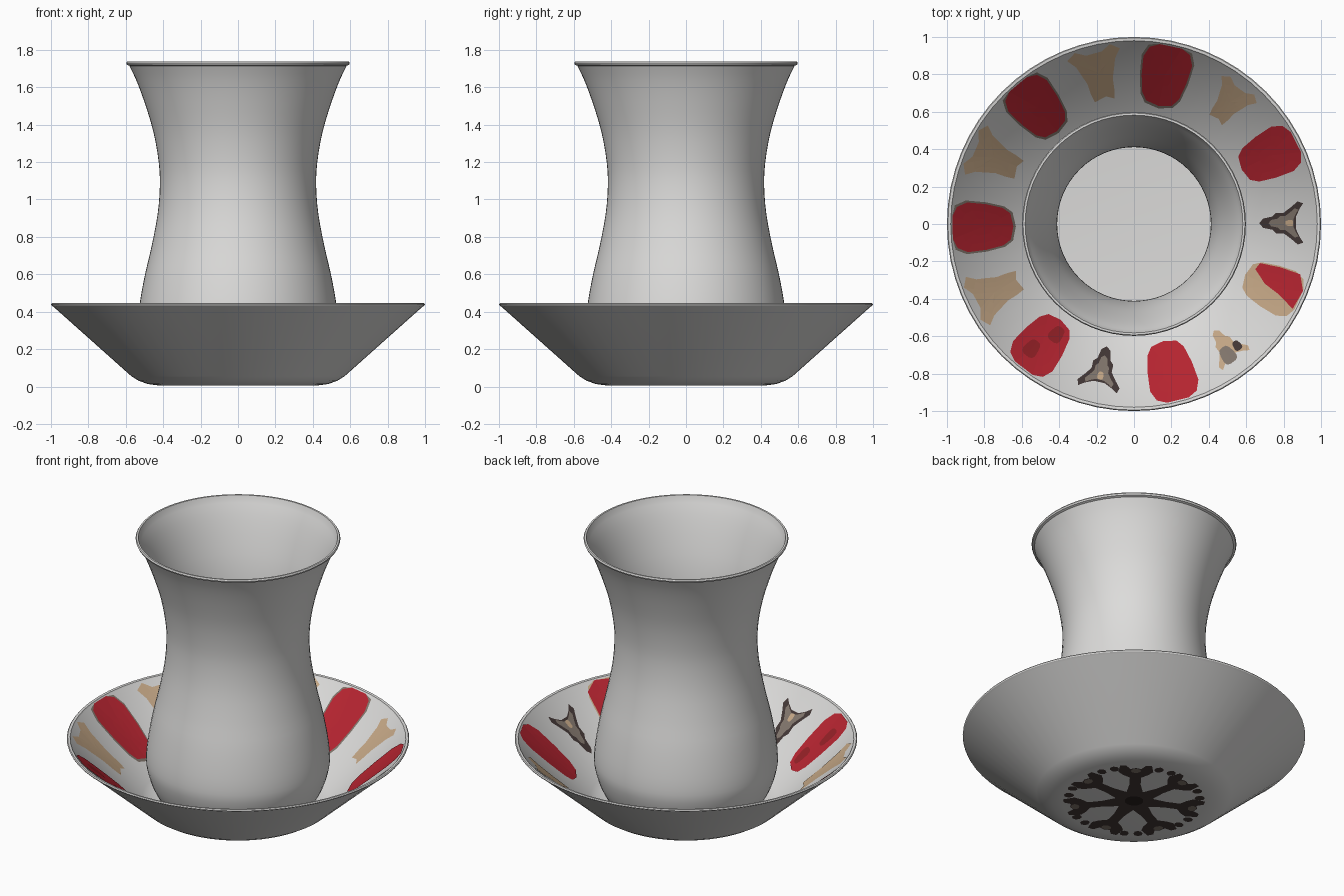
import bpy, bmesh, math

if "Cube" in bpy.data.objects:
    bpy.data.objects.remove(bpy.data.objects["Cube"])

SEG = 64


def mat(name, r, g, b):
    m = bpy.data.materials.new(name)
    m.diffuse_color = (r, g, b, 1)
    m.use_nodes = True
    m.node_tree.nodes["Principled BSDF"].inputs["Base Color"].default_value = m.diffuse_color
    return m


WHITE = mat("porcelain white", 0.72, 0.715, 0.705)
RED = mat("red paint", 0.47, 0.018, 0.03)
DEEP = mat("deep red paint", 0.30, 0.015, 0.02)
TAN = mat("tan paint", 0.56, 0.39, 0.24)
TAUPE = mat("taupe paint", 0.22, 0.18, 0.15)
BROWN = mat("dark brown paint", 0.055, 0.038, 0.036)
BLACK = mat("blackish brown paint", 0.02, 0.014, 0.013)


def finish(bm, name, m, smooth=None):
    me = bpy.data.meshes.new(name)
    bm.to_mesh(me)
    bm.free()
    ob = bpy.data.objects.new(name, me)
    bpy.context.collection.objects.link(ob)
    me.materials.append(m)
    if smooth:
        bpy.ops.object.select_all(action='DESELECT')
        ob.select_set(True)
        bpy.context.view_layer.objects.active = ob
        bpy.ops.object.shade_smooth_by_angle(angle=math.radians(smooth))
    return ob


def spline(pts, n=3):
    """Catmull-Rom through the profile points"""
    out = []
    for i in range(len(pts) - 1):
        p = [pts[max(0, i - 1)], pts[i], pts[i + 1], pts[min(len(pts) - 1, i + 2)]]
        for k in range(n):
            t = k / n
            out.append(tuple(0.5 * (2 * p[1][j] + (p[2][j] - p[0][j]) * t
                       + (2 * p[0][j] - 5 * p[1][j] + 4 * p[2][j] - p[3][j]) * t * t
                       + (3 * p[1][j] - p[0][j] - 3 * p[2][j] + p[3][j]) * t ** 3) for j in (0, 1)))
    return out + [pts[-1]]


def lathe(name, prof, m, smooth):
    bm = bmesh.new()
    rings = []
    for r, z in prof:
        if r == 0:
            rings.append([bm.verts.new((0, 0, z))] * SEG)
        else:
            rings.append([bm.verts.new((r * math.cos(2 * math.pi * i / SEG),
                                        r * math.sin(2 * math.pi * i / SEG), z)) for i in range(SEG)])
    for a, b in zip(rings, rings[1:]):
        for i in range(SEG):
            j = (i + 1) % SEG
            bm.faces.new(list(dict.fromkeys([a[i], a[j], b[j], b[i]])))
    bmesh.ops.recalc_face_normals(bm, faces=bm.faces)
    return finish(bm, name, m, smooth)


# Saucer: flat foot, rounded turn, straight flaring wall, thin lip
lathe("saucer", [(0, 0.005), (0.42, 0.005), (0.48, 0.013), (0.53, 0.03), (0.57, 0.055),
                 (0.985, 0.425), (0.997, 0.433), (1.0, 0.44), (0.995, 0.446), (0.98, 0.444),
                 (0.975, 0.435), (0.56, 0.065), (0.525, 0.042), (0.475, 0.026),
                 (0.42, 0.018), (0, 0.018)], WHITE, 30)

# Glass: waisted thin-walled body with a rolled lip
body = spline([(0.43, 0.035), (0.465, 0.09), (0.505, 0.17), (0.533, 0.27), (0.536, 0.35),
               (0.523, 0.46), (0.497, 0.6), (0.462, 0.75), (0.43, 0.92), (0.418, 1.07),
               (0.424, 1.2), (0.452, 1.36), (0.50, 1.52), (0.545, 1.64), (0.581, 1.715)])
inner = [(r - 0.007, z) for r, z in reversed(body) if z > 0.07]
lathe("glass", [(0, 0.022), (0.41, 0.022)] + body +
      [(0.594, 1.72), (0.598, 1.73), (0.593, 1.738), (0.582, 1.738)] + inner + [(0, 0.07)], WHITE, 35)


def wall_z(r):
    return 0.065 + (r - 0.56) * (0.37 / 0.415)


def patch(name, angle, rc, outline, m, lift=0.005, shift=0.0):
    """Painted plate on the inner wall; outline is (radial, sideways) offsets from its centre"""
    bm = bmesh.new()
    ca, sa = math.cos(math.radians(angle)), math.sin(math.radians(angle))

    def vert(u, v):
        x, y = rc + u, v + shift
        r = math.hypot(x, y)
        k = min(1, 0.972 / r)
        x, y, r = x * k, y * k, r * k
        return bm.verts.new((x * ca - y * sa, x * sa + y * ca, wall_z(r) + lift))
    c = vert(0, 0)
    n = len(outline)
    prev = None
    for s in (0.34, 0.67, 1.0):
        ring = [vert(u * s, v * s) for u, v in outline]
        for i in range(n):
            j = (i + 1) % n
            if prev:
                bm.faces.new((prev[i], ring[i], ring[j], prev[j]))
            else:
                bm.faces.new((c, ring[i], ring[j]))
        prev = ring
    return finish(bm, name, m)


def scaled(o, k):
    return [(u * k, v * k) for u, v in o]


# Outlines (counter-clockwise): petal, ragged triangle, three-legged ornament
half = [(0.16, 0.06), (0.135, 0.11), (0.08, 0.133), (-0.02, 0.122), (-0.11, 0.1), (-0.15, 0.07)]
petal = half + [(-0.165, 0.0)] + [(u, -v) for u, v in reversed(half)]
half = [(0.095, 0.04), (0.12, 0.09), (0.09, 0.135), (0.05, 0.10), (0.01, 0.085),
        (-0.04, 0.065), (-0.09, 0.06), (-0.135, 0.05)]
ragged = half + [(-0.12, -0.01)] + [(u * 1.03, -v * 0.95) for u, v in reversed(half)]
half = [(0.055, 0.03), (0.075, 0.075), (0.095, 0.105), (0.065, 0.115), (0.03, 0.085),
        (-0.01, 0.055), (-0.05, 0.055), (-0.07, 0.035), (-0.12, 0.025)]
ornament = half + [(-0.14, 0.0)] + [(u, -v) for u, v in reversed(half)]

# Red petals around the saucer, alternating with tan ornaments
STEP = 360 / 7
for i in range(7):
    a = 284 + i * STEP
    if i == 1:      # half-worn petal: tan below, red strip above
        patch("worn_petal_tan", a, 0.815, scaled(petal, 0.98), TAN, 0.004)
        patch("worn_petal_red", a, 0.83, [(0.13, -0.06), (0.145, 0.05), (0.09, 0.125), (-0.02, 0.115),
              (-0.13, 0.09), (-0.14, 0.05), (-0.06, 0.0), (0.03, -0.02)], RED, 0.007)
    else:
        patch("red_petal", a, 0.81, petal, RED, 0.006)
        if 3 <= i <= 5:      # taupe shadow edge behind the petal
            patch("petal_edge", a, 0.81, scaled(petal, 1.08), TAUPE, 0.003)
        if i == 6:
            patch("petal_blotch", a, 0.86, scaled(petal, 0.3), DEEP, 0.008, -0.03)
            patch("petal_blotch", a, 0.72, scaled(petal, 0.28), DEEP, 0.008, 0.03)

for i in range(7):
    a = 257.5 + i * STEP
    if i in (0, 2):
        patch("dark_ornament", a, 0.81, ornament, BROWN, 0.004)
        patch("ornament_heart", a, 0.815, scaled(ornament, 0.68), TAUPE, 0.006)
        patch("ornament_dot", a, 0.83, scaled(petal, 0.13), TAN, 0.008)
    elif i == 1:
        patch("small_ornament", a - 2, 0.83, scaled(ornament, 0.85), TAN, 0.004)
        patch("small_ornament_spot", a - 2, 0.86, scaled(petal, 0.3), TAUPE, 0.006, -0.02)
        patch("small_ornament_spot", a - 2, 0.85, scaled(petal, 0.17), BROWN, 0.007, 0.05)
    else:
        patch("tan_ornament", a, 0.83, scaled(ragged, 0.9 if i == 3 else 1.1), TAN, 0.004)


# Rosette painted on the underside of the foot
def flat(name, polys, m, z):
    bm = bmesh.new()
    for p in polys:
        bm.faces.new([bm.verts.new((r * math.cos(math.radians(t)), r * math.sin(math.radians(t)), z))
                      for r, t in reversed(p)])
    return finish(bm, name, m)


spoke = [(0.11, -25), (0.19, -10), (0.27, -7), (0.31, -14), (0.35, -17), (0.415, -13), (0.41, -8),
         (0.37, -5), (0.38, 0)]
spoke += [(r, -t) for r, t in reversed(spoke[1:-1])]
flat("foot_rosette", [[(r, t + 257.5 + k * STEP) for k in range(7) for r, t in spoke]], BROWN, 0.002)
flat("foot_rosette_centre", [[(0.055, t * 30) for t in range(12)]], BLACK, 0.0)
flat("foot_rosette_dots", [[(0.385 + 0.03 * math.cos(q), 284 + k * STEP + s + 4 * math.sin(q))
                            for q in [2 * math.pi * n / 8 for n in range(8)]]
                           for k in range(7) for s in (-6, 6)], BROWN, 0.002)
flat("foot_rosette_hearts", [[(0.35 + 0.025 * math.cos(q), 257.5 + k * STEP + 5 * math.sin(q))
                              for q in [2 * math.pi * n / 8 for n in range(8)]]
                             for k in range(7)], TAUPE, 0.0)
